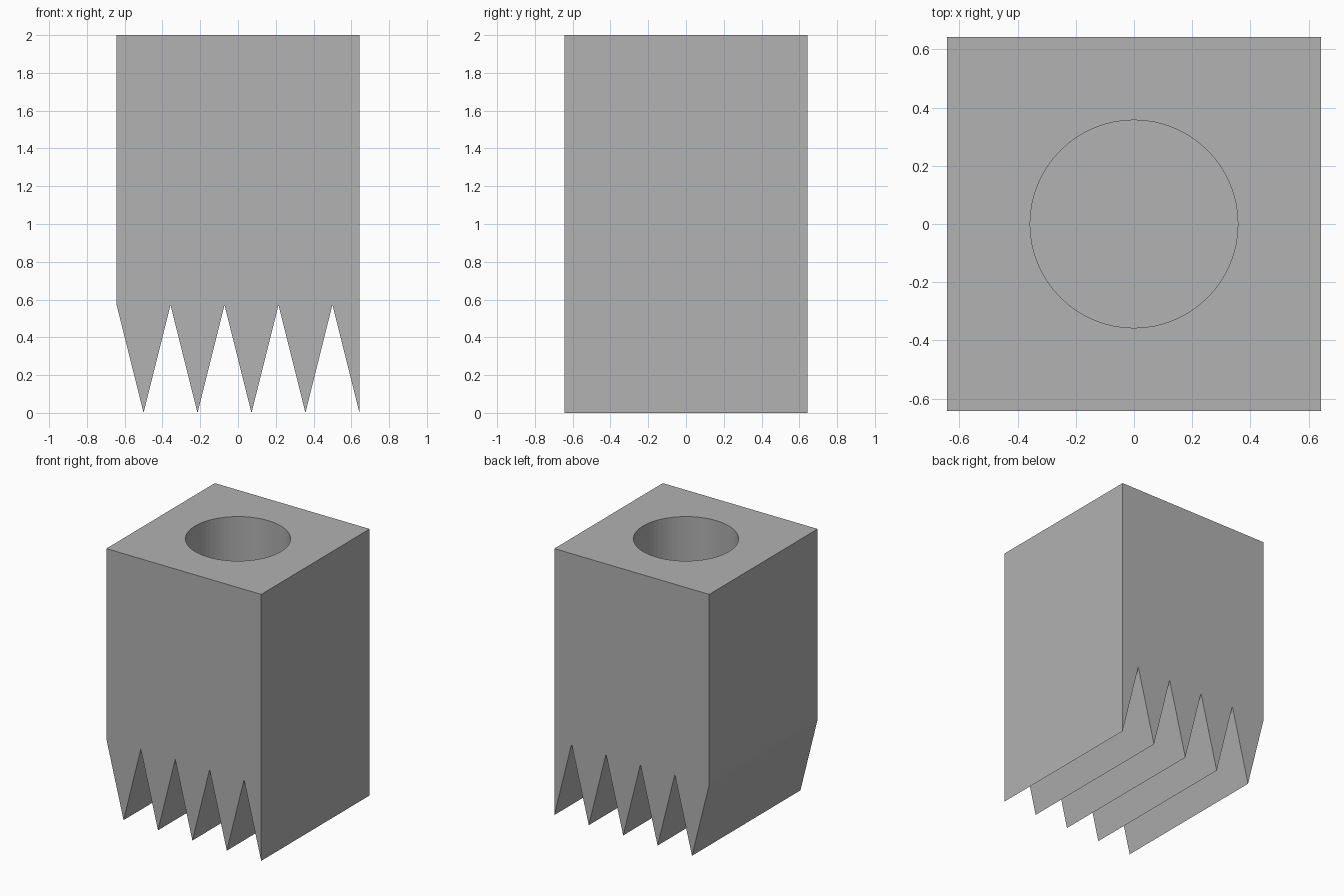
import bpy, bmesh
from mathutils import Matrix

cube = bpy.data.objects.get("Cube")
if cube:
    bpy.data.objects.remove(cube, do_unlink=True)

HEIGHT = 2.0
UNIT = HEIGHT / 14          # half a tooth pitch
HALF = 4.5 * UNIT           # half the block width
TOOTH = 4 * UNIT            # tooth height
HOLE_R = 2.5 * UNIT
HOLE_DEPTH = 7 * UNIT

grey = bpy.data.materials.new("light grey")
grey.use_nodes = True
colour = (0.445, 0.445, 0.445, 1)
grey.diffuse_color = colour
grey.node_tree.nodes["Principled BSDF"].inputs["Base Color"].default_value = colour


def make_object(name, bm):
    bmesh.ops.recalc_face_normals(bm, faces=bm.faces)
    mesh = bpy.data.meshes.new(name)
    bm.to_mesh(mesh)
    bm.free()
    mesh.materials.append(grey)
    obj = bpy.data.objects.new(name, mesh)
    bpy.context.collection.objects.link(obj)
    return obj


# Block with a sawtooth underside, extruded from front to back
profile = [(-HALF + i * UNIT, 0 if i % 2 else TOOTH) for i in range(10)]
profile += [(HALF, HEIGHT), (-HALF, HEIGHT)]
bm = bmesh.new()
front = bm.faces.new([bm.verts.new((x, -HALF, z)) for x, z in profile])
extruded = bmesh.ops.extrude_face_region(bm, geom=[front], use_keep_orig=True)
back = [v for v in extruded["geom"] if isinstance(v, bmesh.types.BMVert)]
bmesh.ops.translate(bm, verts=back, vec=(0, 2 * HALF, 0))
block = make_object("toothed_block", bm)

# Round blind hole in the top
bm = bmesh.new()
bmesh.ops.create_cone(bm, cap_ends=True, segments=64, radius1=HOLE_R,
                      radius2=HOLE_R, depth=2 * HOLE_DEPTH,
                      matrix=Matrix.Translation((0, 0, HEIGHT)))
cutter = make_object("hole_cutter", bm)
cutter.hide_render = True

cut = block.modifiers.new("socket_hole", 'BOOLEAN')
cut.operation = 'DIFFERENCE'
cut.solver = 'EXACT'
cut.object = cutter
bpy.context.view_layer.objects.active = block
block.select_set(True)
bpy.ops.object.modifier_apply(modifier=cut.name)
bpy.data.objects.remove(cutter, do_unlink=True)
